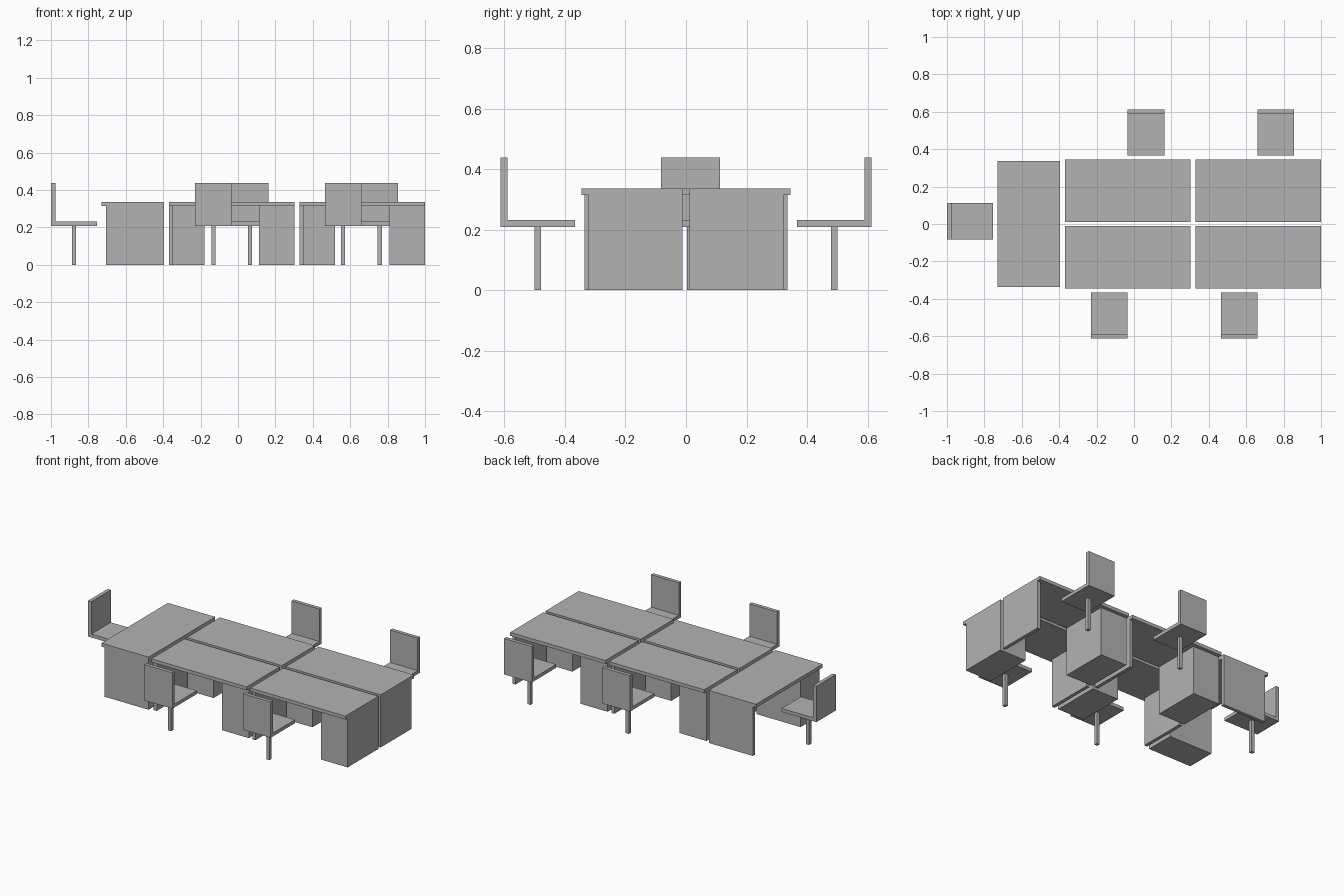
import bpy, bmesh
from math import pi
from mathutils import Matrix, Vector

cube = bpy.data.objects.get("Cube")
if cube:
    bpy.data.objects.remove(cube, do_unlink=True)

# Single grey finish
grey = bpy.data.materials.new("plain_grey")
grey.use_nodes = True
colour = (0.45, 0.45, 0.45, 1)
grey.diffuse_color = colour
grey.node_tree.nodes["Principled BSDF"].inputs["Base Color"].default_value = colour


def box(name, place, x, y, z):
    """Box spanning the given local ranges, moved to its place."""
    bm = bmesh.new()
    bmesh.ops.create_cube(bm, size=1)
    size = Vector((x[1] - x[0], y[1] - y[0], z[1] - z[0]))
    centre = Vector((sum(x), sum(y), sum(z))) / 2
    bmesh.ops.transform(bm, matrix=Matrix.Translation(centre) @ Matrix.Diagonal(size).to_4x4(), verts=bm.verts)
    mesh = bpy.data.meshes.new(name)
    bm.to_mesh(mesh)
    bm.free()
    mesh.materials.append(grey)
    ob = bpy.data.objects.new(name, mesh)
    ob.matrix_world = place
    bpy.context.collection.objects.link(ob)


def placed(x, y, angle):
    return Matrix.Translation((x, y, 0)) @ Matrix.Rotation(angle, 4, 'Z')


def desk(name, place):
    # The user sits on the local -y side, drawers at the right hand
    half, back, under = 0.336, 0.167, 0.314
    box(name + "_top", place, (-half, half), (-back, back), (under, 0.336))
    box(name + "_drawer_pedestal", place, (0.146, half), (-0.144, back), (0, under))
    box(name + "_side_panel", place, (-half, -0.314), (-0.144, back), (0, under))


def chair(name, place):
    # Backrest on the local -y side, one square post below
    w, d = 0.098, 0.123
    box(name + "_seat", place, (-w, w), (-0.1, d), (0.209, 0.231))
    box(name + "_backrest", place, (-w, w), (-d, -0.1), (0.209, 0.438))
    box(name + "_post", place, (-0.011, 0.011), (-0.011, 0.011), (0, 0.209))


# Two facing rows of desks with their chairs
for column, desk_x, front_x, rear_x in (("inner", -0.034, -0.132, 0.064),
                                        ("outer", 0.664, 0.562, 0.758)):
    for row, side, angle, chair_x in (("front", -1, 0, front_x), ("rear", 1, pi, rear_x)):
        name = f"{row}_{column}"
        desk(name + "_desk", placed(desk_x, side * 0.178, angle))
        chair(name + "_chair", placed(chair_x, side * 0.49, angle))

# Head desk across the end
desk("end_desk", placed(-0.563, 0, -pi / 2))
chair("end_chair", placed(-0.877, 0.015, -pi / 2))
